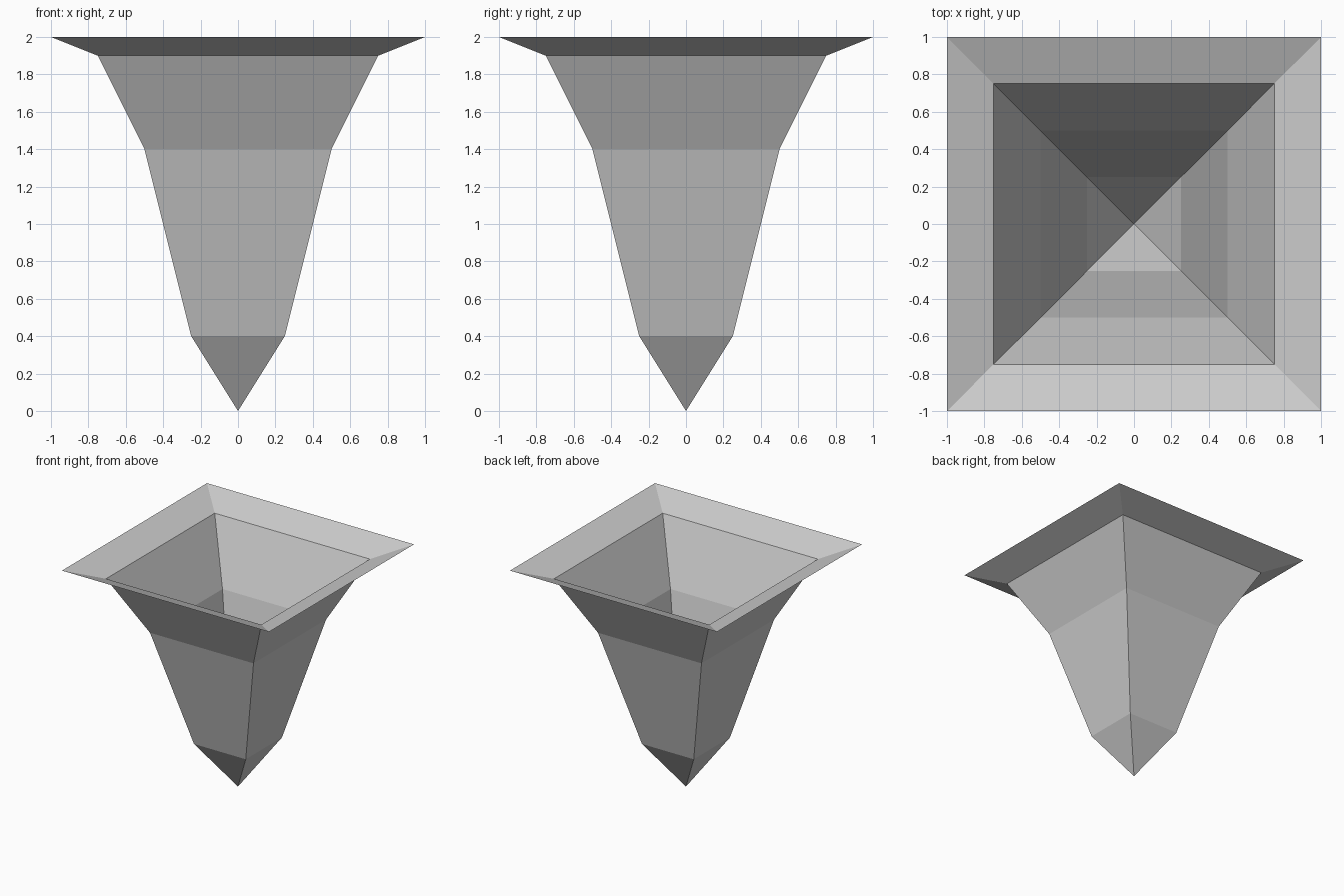
import bpy
import bmesh

cube = bpy.data.objects.get("Cube")
if cube:
    bpy.data.objects.remove(cube, do_unlink=True)

# Single matte grey
grey = bpy.data.materials.new("light_grey")
grey.use_nodes = True
colour = (0.6, 0.6, 0.6, 1)
grey.diffuse_color = colour
grey.node_tree.nodes["Principled BSDF"].inputs["Base Color"].default_value = colour

# Half-width and height of each square ring, from the tip upward
TIP_HEIGHT = 0.0
RINGS = [(0.25, 0.4), (0.5, 1.4), (0.75, 1.9), (1.0, 2.0)]
CORNERS = [(-1, -1), (1, -1), (1, 1), (-1, 1)]


def square_ring(bm, half, z):
    return [bm.verts.new((sx * half, sy * half, z)) for sx, sy in CORNERS]


# Open, thin-walled square funnel
bm = bmesh.new()
tip = bm.verts.new((0, 0, TIP_HEIGHT))
rings = [square_ring(bm, half, z) for half, z in RINGS]

# Pointed base
for i in range(4):
    j = (i + 1) % 4
    bm.faces.new((tip, rings[0][j], rings[0][i]))

# Sloping walls and flared rim
for low, high in zip(rings, rings[1:]):
    for i in range(4):
        j = (i + 1) % 4
        bm.faces.new((low[i], low[j], high[j], high[i]))

mesh = bpy.data.meshes.new("square_funnel")
bm.to_mesh(mesh)
bm.free()
mesh.materials.append(grey)
funnel = bpy.data.objects.new("square_funnel", mesh)
bpy.context.collection.objects.link(funnel)
